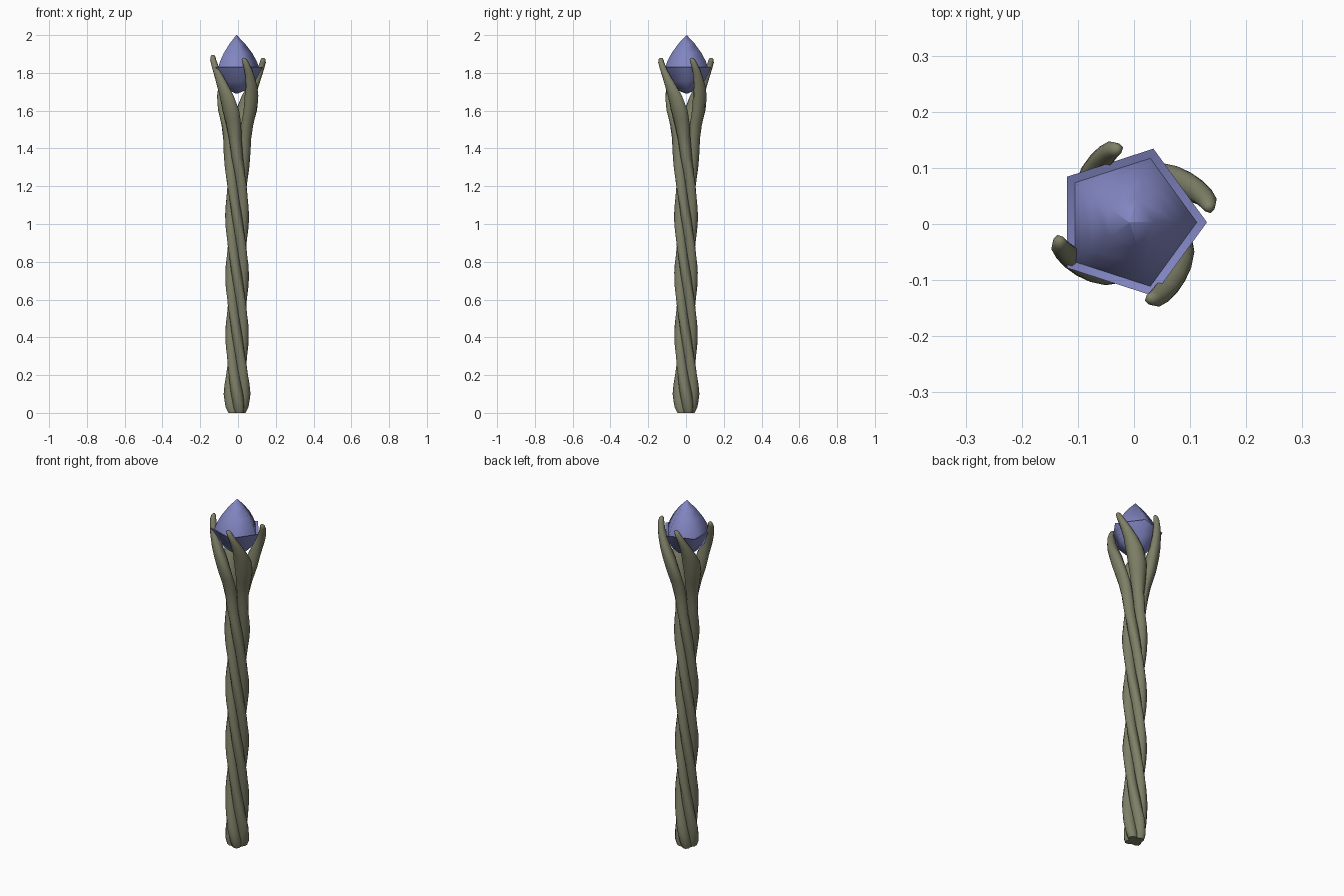
import bpy, bmesh
from math import sin, cos, pi, radians

cube = bpy.data.objects.get("Cube")
if cube:
    bpy.data.objects.remove(cube)


def material(name, rgb):
    m = bpy.data.materials.new(name)
    m.use_nodes = True
    m.diffuse_color = (*rgb, 1)
    m.node_tree.nodes["Principled BSDF"].inputs["Base Color"].default_value = (*rgb, 1)
    return m


wood = material("olive wood", (0.21, 0.215, 0.135))
crystal = material("violet crystal", (0.22, 0.235, 0.53))


def loft(name, rings, mat, sharp=lambda a, b: False):
    """Skin a list of equal-sized point rings and cap both ends."""
    bm = bmesh.new()
    loops = [[bm.verts.new(p) for p in ring] for ring in rings]
    n = len(loops[0])
    for low, high in zip(loops, loops[1:]):
        for i in range(n):
            j = (i + 1) % n
            bm.faces.new((low[i], low[j], high[j], high[i]))
    bm.faces.new(loops[0][::-1])
    bm.faces.new(loops[-1])
    for f in bm.faces:
        f.smooth = True
    for loop in loops:
        for i in range(n):
            bm.edges.get((loop[i], loop[i - 1])).smooth = not sharp(loop[i].co, loops)
    for loop in (loops[0], loops[-1]):
        for i in range(n):
            if len(name) and name.startswith("strand"):
                bm.edges.get((loop[i], loop[i - 1])).smooth = loop is loops[-1]
    mesh = bpy.data.meshes.new(name)
    bm.to_mesh(mesh)
    bm.free()
    mesh.materials.append(mat)
    ob = bpy.data.objects.new(name, mesh)
    bpy.context.collection.objects.link(ob)
    return ob


# Strand stations: height, twist in degrees, offset, radial and tangential radius
STATIONS = [
    (0.00, 29, 0.026, 0.026, 0.024),
    (0.03, 20, 0.031, 0.033, 0.030),
    (0.10, 0, 0.036, 0.035, 0.032),
    (0.20, -29, 0.034, 0.032, 0.030),
    (0.30, -58, 0.032, 0.030, 0.027),
    (1.10, -288, 0.032, 0.031, 0.027),
    (1.35, -357, 0.036, 0.033, 0.030),
    (1.45, -374, 0.042, 0.034, 0.034),
    (1.52, -381, 0.054, 0.035, 0.042),
    (1.60, -388, 0.076, 0.036, 0.050),
    (1.68, -399, 0.094, 0.034, 0.047),
    (1.73, -408, 0.108, 0.029, 0.038),
    (1.78, -418, 0.121, 0.024, 0.029),
    (1.82, -426, 0.131, 0.020, 0.023),
    (1.855, -433, 0.137, 0.017, 0.018),
    (1.872, -436, 0.137, 0.013, 0.014),
    (1.880, -437, 0.136, 0.006, 0.006),
]


def sample_stations():
    """Subdivide the long stretches so the twist stays even."""
    out = []
    for a, b in zip(STATIONS, STATIONS[1:]):
        steps = max(1, round((b[0] - a[0]) / 0.045))
        for k in range(steps):
            out.append([p + (q - p) * k / steps for p, q in zip(a, b)])
    return out + [STATIONS[-1]]


def strand_ring(station, start, lift):
    z, twist, offset, radial, tangential = station
    t = start + radians(twist)
    shift = -0.005 * max(0, min(1, (1.8 - z) / 0.4))
    z += lift * max(0, (z - 1.7) / 0.18)
    ring = []
    for i in range(8):
        a = i * pi / 4
        k = 0.91 if i % 2 else 1
        u, v = offset + radial * k * cos(a), tangential * k * sin(a)
        ring.append((u * cos(t) - v * sin(t) + shift, u * sin(t) + v * cos(t), z))
    return ring


# Four twisted strands ending in claws
stations = sample_stations()
for i, lift in enumerate((0, 0, 0, 0.015)):
    rings = [strand_ring(s, i * pi / 2, lift) for s in stations]
    loft(f"strand_{i + 1}", rings, wood)

# Five-sided crystal: rounded cup below, narrow rim, pointed dome above
PROFILE = [(0.004, 1.69), (0.055, 1.71), (0.10, 1.755), (0.138, 1.832),
           (0.120, 1.825), (0.108, 1.86), (0.083, 1.905), (0.045, 1.955), (0.001, 2.0)]
gem_rings = [[(-0.008 + r * cos(i * 2 * pi / 5), 0.003 + r * sin(i * 2 * pi / 5), z)
              for i in range(5)] for r, z in PROFILE]
loft("crystal", gem_rings, crystal, lambda co, loops: 1.82 < co.z < 1.84)
